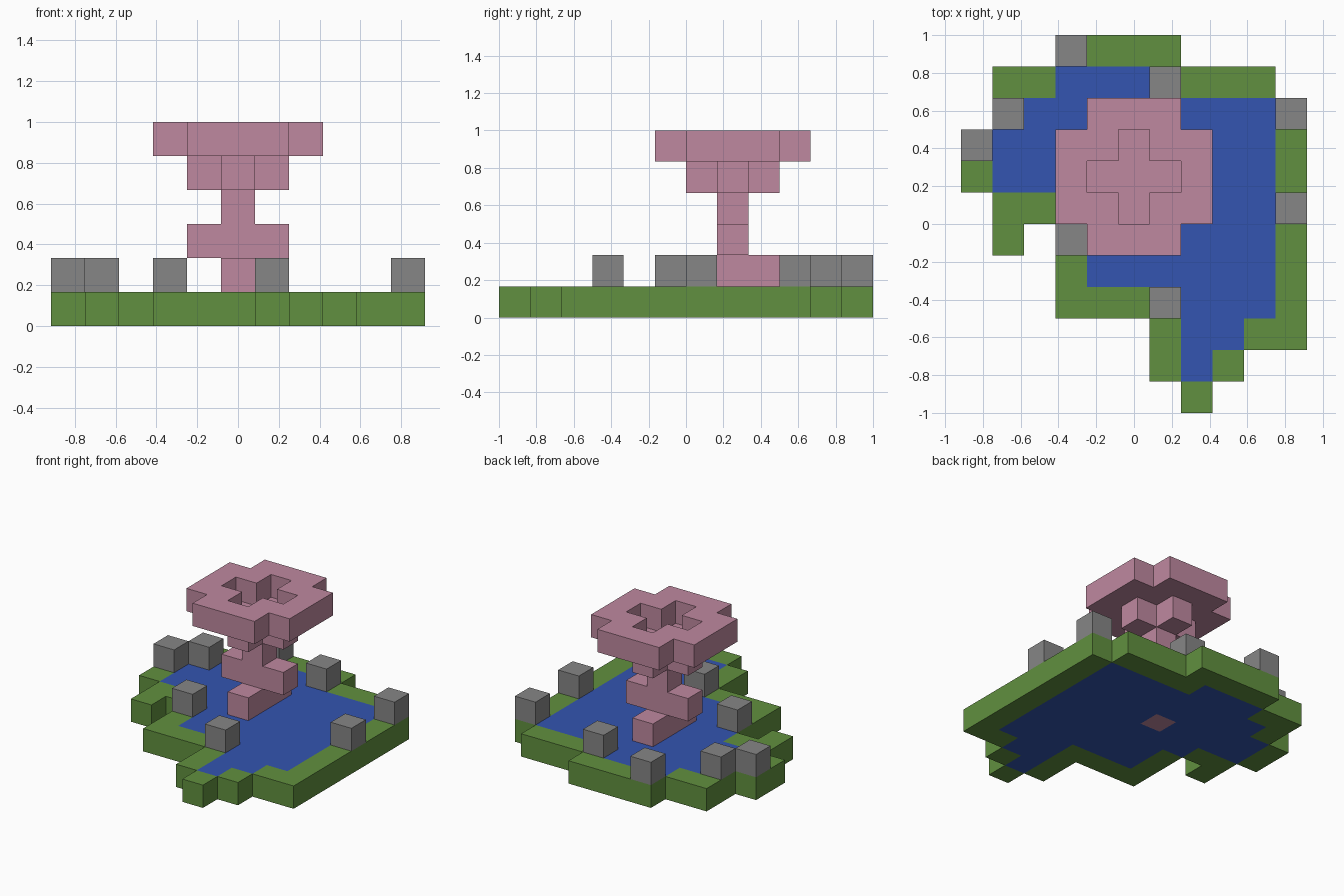
import bpy
import bmesh

if "Cube" in bpy.data.objects:
    bpy.data.objects.remove(bpy.data.objects["Cube"], do_unlink=True)

S = 1 / 6          # edge of one block
TREE_Y = 0.25      # the tree stands a little behind the middle


def material(name, rgb):
    m = bpy.data.materials.new(name)
    m.use_nodes = True
    m.diffuse_color = (*rgb, 1)
    node = next(n for n in m.node_tree.nodes if n.type == 'BSDF_PRINCIPLED')
    node.inputs["Base Color"].default_value = (*rgb, 1)
    return m


grass_green = material("grass_green", (0.12, 0.28, 0.05))
water_blue = material("water_blue", (0.033, 0.09, 0.44))
stone_grey = material("stone_grey", (0.24, 0.24, 0.24))
blossom_pink = material("blossom_pink", (0.52, 0.25, 0.35))


def blocks(name, plan, keys, mat, level, y_mid=0.0, height=1):
    """Raise every plan cell found in keys into blocks, skipping inner walls."""
    cells = {(c, r) for r, row in enumerate(plan)
             for c, ch in enumerate(row) if ch in keys}
    wide, deep = len(plan[0]) / 2, len(plan) / 2
    bm = bmesh.new()

    def face(*corners):
        bm.faces.new([bm.verts.new(((c - wide) * S, (deep - r) * S + y_mid, z * S))
                      for c, r, z in corners])

    low, top = level, level + height
    for c, r in sorted(cells):
        ring = [(c, r + 1), (c + 1, r + 1), (c + 1, r), (c, r)]
        sides = [(c, r + 1), (c + 1, r), (c, r - 1), (c - 1, r)]
        face(*[(*p, top) for p in ring])
        face(*[(*p, low) for p in reversed(ring)])
        for i, neighbour in enumerate(sides):
            if neighbour not in cells:
                a, b = ring[i], ring[(i + 1) % 4]
                face((*a, low), (*b, low), (*b, top), (*a, top))
    bmesh.ops.remove_doubles(bm, verts=bm.verts, dist=0.001)
    mesh = bpy.data.meshes.new(name)
    bm.to_mesh(mesh)
    bm.free()
    mesh.materials.append(mat)
    obj = bpy.data.objects.new(name, mesh)
    bpy.context.collection.objects.link(obj)
    return obj


# Pond plan, back row first: G grass, R rock on grass, W water, T trunk
pond = [
    "...RGGG....",
    ".GGWWWRGGG.",
    ".RWWWWWWWWR",
    "RWWWWWWWWWG",
    "GWWWWTWWWWG",
    ".GGWWWWWWWR",
    ".G.RWWWWWWG",
    "...GWWWWWWG",
    "...GGGRWWWG",
    "......GWWGG",
    "......GWG..",
    ".......G...",
]
blocks("grass_bank", pond, "GR", grass_green, 0)
blocks("pond_water", pond, "W", water_blue, 0)
blocks("bank_rocks", pond, "R", stone_grey, 1)

# Tree: crossed roots and branches on a trunk, under an open crown
blocks("trunk_base", ["#"], "#", blossom_pink, 0, TREE_Y)
blocks("roots", ["#", "#", "#"], "#", blossom_pink, 1, TREE_Y)
blocks("low_branches", ["###"], "#", blossom_pink, 2, TREE_Y)
blocks("upper_trunk", ["#"], "#", blossom_pink, 3, TREE_Y)
blocks("crown_base", [".#.", "###", ".#."], "#", blossom_pink, 4, TREE_Y)
crown = [
    ".###.",
    "##.##",
    "#...#",
    "##.##",
    ".###.",
]
blocks("crown_ring", crown, "#", blossom_pink, 5, TREE_Y)
